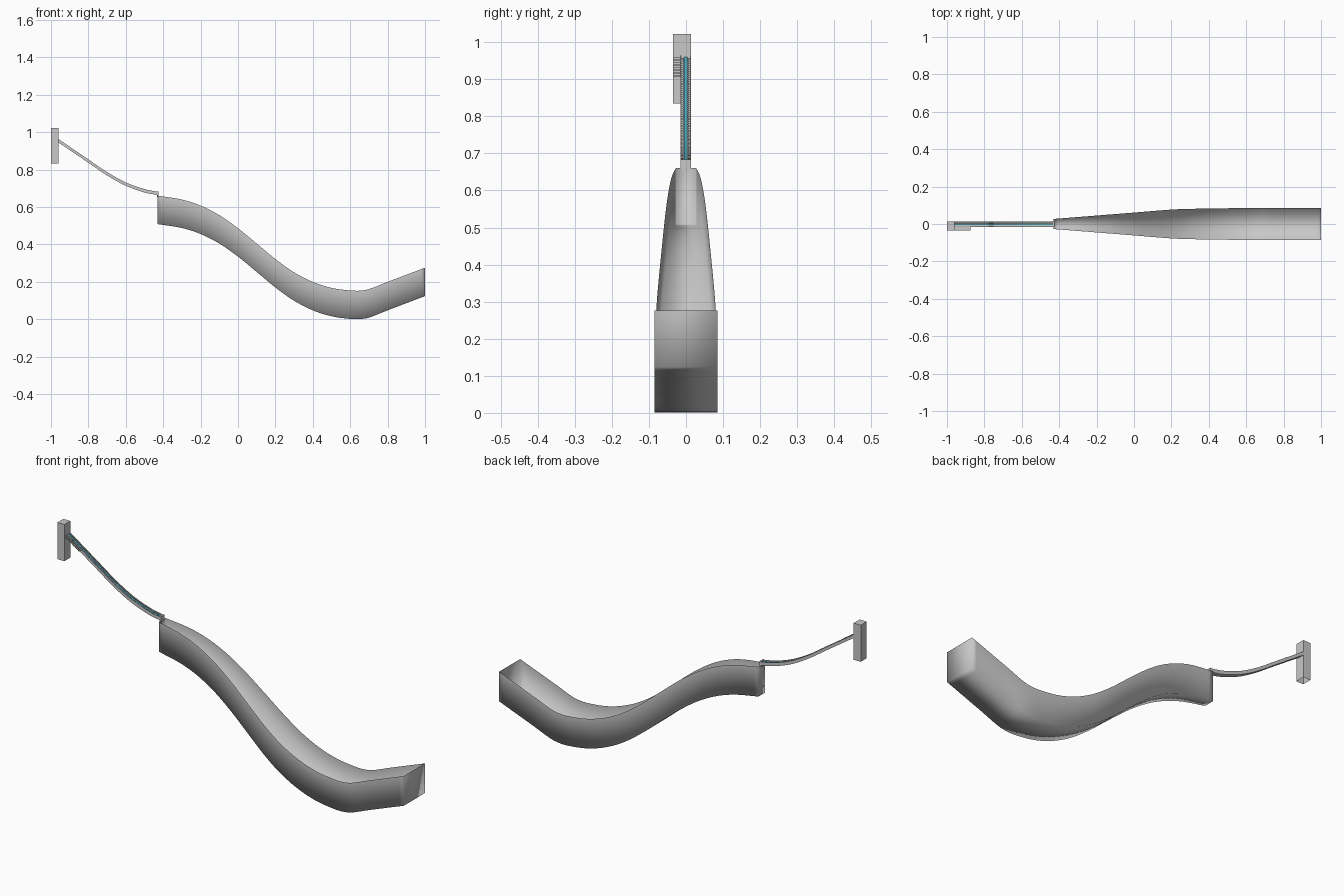
import bpy, bmesh, math

if "Cube" in bpy.data.objects:
    bpy.data.objects.remove(bpy.data.objects["Cube"])


def material(name, rgb):
    m = bpy.data.materials.new(name)
    m.diffuse_color = (*rgb, 1)
    m.use_nodes = True
    m.node_tree.nodes["Principled BSDF"].inputs["Base Color"].default_value = m.diffuse_color
    return m


GREY = material("concrete grey", (0.58, 0.58, 0.58))
TEAL = material("track teal", (0.08, 0.45, 0.55))


def curve(pts, x):
    """Smooth (Hermite) interpolation through control points."""
    n = len(pts)
    x = min(max(x, pts[0][0]), pts[-1][0])
    i = max(k for k in range(n - 1) if pts[k][0] <= x)

    def slope(k):
        a, b = pts[max(k - 1, 0)], pts[min(k + 1, n - 1)]
        return (b[1] - a[1]) / (b[0] - a[0])
    (x0, y0), (x1, y1) = pts[i], pts[i + 1]
    h = x1 - x0
    t = (x - x0) / h
    return ((2*t**3 - 3*t**2 + 1) * y0 + (t**3 - 2*t**2 + t) * h * slope(i)
            + (3*t**2 - 2*t**3) * y1 + (t**3 - t**2) * h * slope(i + 1))


def finish(name, bm, mat, smooth=False):
    me = bpy.data.meshes.new(name)
    bm.to_mesh(me)
    bm.free()
    me.materials.append(mat)
    for p in me.polygons:
        p.use_smooth = smooth
    ob = bpy.data.objects.new(name, me)
    bpy.context.collection.objects.link(ob)
    return ob


def sweep(name, xs, section, mat, closed=True, caps=True, smooth=False):
    """Join the (y, z) sections found at each x into a surface."""
    bm = bmesh.new()
    rings = [[bm.verts.new((x, y, z)) for y, z in section(x)] for x in xs]
    n = len(rings[0])
    for a, b in zip(rings, rings[1:]):
        for k in range(n if closed else n - 1):
            j = (k + 1) % n
            bm.faces.new((a[k], a[j], b[j], b[k]))
    if caps:
        bm.faces.new(rings[0][::-1])
        bm.faces.new(rings[-1])
    bmesh.ops.recalc_face_normals(bm, faces=bm.faces)
    return finish(name, bm, mat, smooth)


def span(a, b, n):
    return [a + (b - a) * i / n for i in range(n + 1)]


def stairs(name, x0, x1, y0, y1, count):
    """Stepped ribbon that follows the upper ramp."""
    bm = bmesh.new()
    rows = []
    xs = span(x0, x1, count)
    for a, b in zip(xs, xs[1:]):
        z = ramp(a) - 0.004
        for x in (a, b):
            rows.append([bm.verts.new((x, y, z)) for y in (y0, y1)])
    for p, q in zip(rows, rows[1:]):
        bm.faces.new((p[0], q[0], q[1], p[1]))
    finish(name, bm, GREY)


# Landing hill: open-topped trough that widens downhill
HILL = [(-0.43, 0.661), (-0.3, 0.64), (-0.2, 0.608), (-0.1, 0.557), (0, 0.487),
        (0.1, 0.405), (0.2, 0.322), (0.3, 0.251), (0.4, 0.2), (0.5, 0.168),
        (0.6, 0.154), (0.65, 0.153), (0.7, 0.161), (0.8, 0.2), (1, 0.276)]
WIDTH = [(-0.43, 0.027), (0, 0.061), (0.2, 0.077), (0.3, 0.081),
         (0.6, 0.085), (1, 0.085)]


def trough(x):
    z, w = curve(HILL, x), curve(WIDTH, x)
    return [(-w, z), (-w, z - 0.152), (w, z - 0.152), (w, z)]


sweep("landing_hill", span(-0.43, 1, 60), trough, GREY, closed=False, smooth=True)

# Upper ramp: narrow channel with side walls
RAMP = [(-0.965, 0.967), (-0.8, 0.855), (-0.7, 0.787), (-0.6, 0.732),
        (-0.5, 0.696), (-0.43, 0.682)]


def ramp(x):
    return curve(RAMP, x)


def channel(x):
    z = ramp(x)
    lo, fl = z - 0.018, z - 0.012
    return [(-0.015, z), (-0.015, lo), (0.013, lo), (0.013, z),
            (0.0115, z), (0.0115, fl), (-0.0135, fl), (-0.0135, z)]


XS = span(-0.965, -0.43, 40)
sweep("ramp_channel", XS, channel, GREY)

# Coloured track down the middle of the ramp
sweep("ramp_track", XS,
      lambda x: [(y, ramp(x) - d) for y, d in
                 ((-0.005, 0.012), (0.004, 0.012), (0.004, 0.003), (-0.005, 0.003))],
      TEAL)

# Steps on both sides of the track, and the access stair by the tower
stairs("ramp_steps_left", -0.965, -0.43, -0.0135, -0.0065, 70)
stairs("ramp_steps_right", -0.965, -0.43, 0.0055, 0.0115, 70)
stairs("access_stair", -0.965, -0.875, -0.035, -0.015, 14)

# Link between the ramp lip and the hill
sweep("ramp_lip", (-0.434, -0.426),
      lambda x: [(-0.015, 0.655), (0.013, 0.655), (0.013, 0.684), (-0.015, 0.684)], GREY)

# Start tower: box open at the bottom
bm = bmesh.new()
bmesh.ops.create_cube(bm, size=1)
for v in bm.verts:
    v.co = (-0.98 + v.co.x * 0.04, -0.011 + v.co.y * 0.048, 0.928 + v.co.z * 0.188)
bmesh.ops.delete(bm, geom=[f for f in bm.faces if f.normal.z < -0.5], context='FACES_ONLY')
finish("start_tower", bm, GREY)
